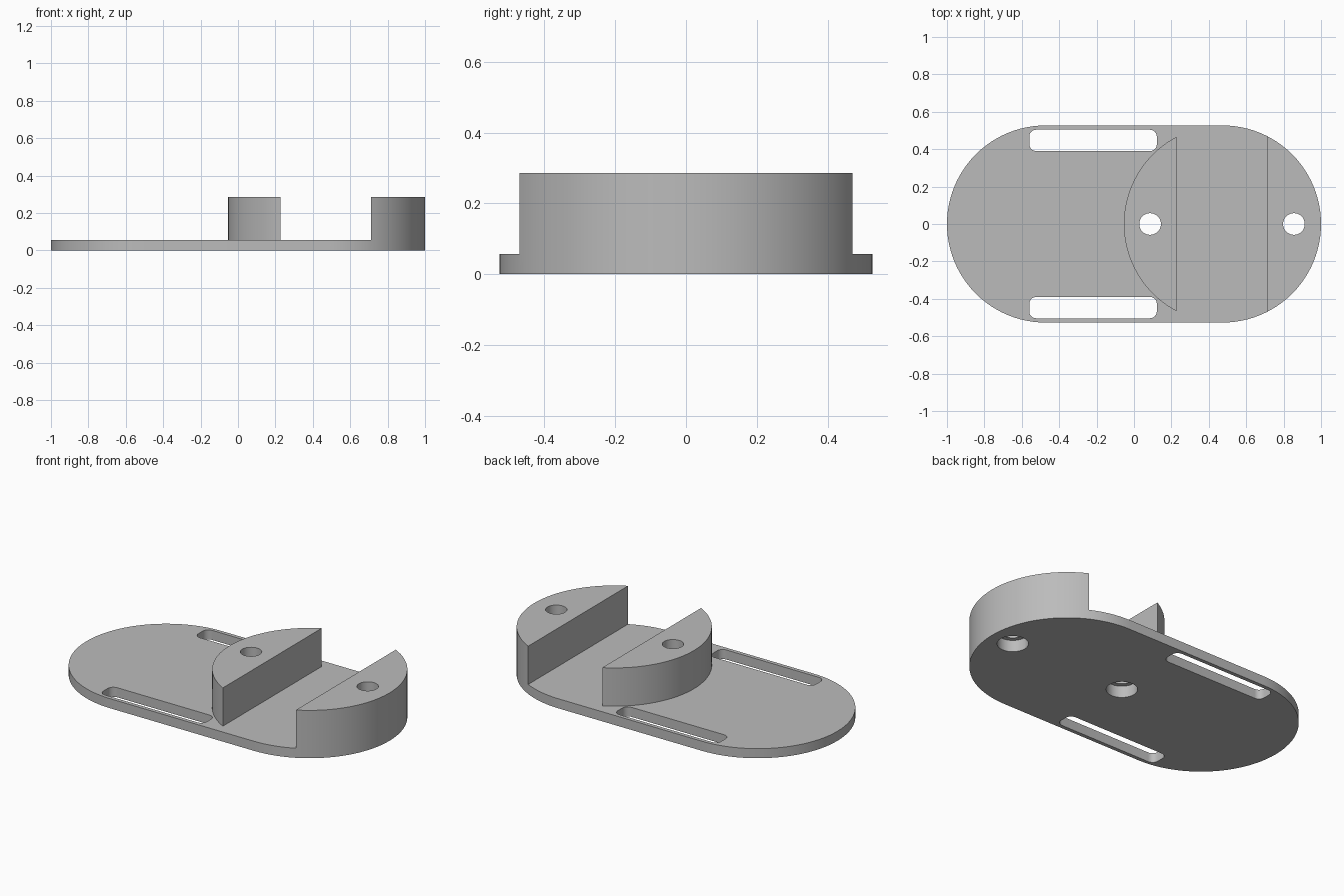
import bpy
import bmesh
from math import cos, sin, pi, radians

cube = bpy.data.objects.get("Cube")
if cube:
    bpy.data.objects.remove(cube, do_unlink=True)

RADIUS = 0.527          # rounded plate ends and raised disc
END_X = 1 - RADIUS      # centre of each rounded end
PLATE_TOP = 0.057
BLOCK_TOP = 0.285
STEPS = 48              # segments per half circle

grey = bpy.data.materials.new("plain grey")
grey.use_nodes = True
colour = (0.5, 0.5, 0.5, 1)
grey.diffuse_color = colour
grey.node_tree.nodes["Principled BSDF"].inputs["Base Color"].default_value = colour


def arc(cx, cy, r, start, sweep, steps):
    return [(cx + r * cos(start + sweep * i / steps),
             cy + r * sin(start + sweep * i / steps)) for i in range(steps + 1)]


def circle(cx, r, steps):
    return arc(cx, 0, r, 0, 2 * pi, steps)[:-1]


def rounded_box(x0, x1, y0, y1, r):
    corners = [(x1 - r, y1 - r), (x0 + r, y1 - r), (x0 + r, y0 + r), (x1 - r, y0 + r)]
    return [p for i, (x, y) in enumerate(corners) for p in arc(x, y, r, i * pi / 2, pi / 2, 8)]


def prism(name, outline, z0, z1):
    """Extrude a flat outline between two heights."""
    bm = bmesh.new()
    base = bm.faces.new([bm.verts.new((x, y, z0)) for x, y in outline])
    top = bmesh.ops.extrude_face_region(bm, geom=[base], use_keep_orig=True)["geom"]
    bmesh.ops.translate(bm, vec=(0, 0, z1 - z0),
                        verts=[g for g in top if isinstance(g, bmesh.types.BMVert)])
    bmesh.ops.recalc_face_normals(bm, faces=bm.faces)
    mesh = bpy.data.meshes.new(name)
    bm.to_mesh(mesh)
    bm.free()
    mesh.materials.append(grey)
    obj = bpy.data.objects.new(name, mesh)
    bpy.context.collection.objects.link(obj)
    return obj


def combine(target, tool, operation):
    """Apply a boolean and remove its tool object."""
    mod = target.modifiers.new("boolean", "BOOLEAN")
    mod.operation = operation
    mod.solver = "EXACT"
    mod.object = tool
    bpy.context.view_layer.objects.active = target
    bpy.ops.object.modifier_apply(modifier=mod.name)
    bpy.data.objects.remove(tool, do_unlink=True)


# Base plate with two rounded ends
plate = prism("mounting_plate",
              arc(END_X, 0, RADIUS, -pi / 2, pi, STEPS)
              + arc(-END_X, 0, RADIUS, pi / 2, pi, STEPS), 0, PLATE_TOP)

# Long strap slots near both straight edges
for y0, y1 in ((0.39, 0.504), (-0.504, -0.39)):
    combine(plate, prism("slot_cutter", rounded_box(-0.56, 0.122, y0, y1, 0.037),
                         -0.1, 0.1), "DIFFERENCE")

# Raised disc, split by a wide channel into two clamp blocks
blocks = prism("clamp_blocks", circle(END_X, RADIUS, 2 * STEPS), 0, BLOCK_TOP)
channel = [(0.226, -1), (0.711, -1), (0.711, 1), (0.226, 1)]
combine(blocks, prism("channel_cutter", channel, PLATE_TOP, 1), "DIFFERENCE")
combine(plate, blocks, "UNION")

# Screw holes, widened from below for the screw heads
for x in (0.086, 0.855):
    combine(plate, prism("hole_cutter", circle(x, 0.058, 32), -0.1, 0.5), "DIFFERENCE")
    combine(plate, prism("recess_cutter", circle(x, 0.085, 32), -0.1, 0.07), "DIFFERENCE")

# Smooth the curved walls, keep the rims sharp
bpy.ops.object.select_all(action="DESELECT")
plate.select_set(True)
bpy.context.view_layer.objects.active = plate
bpy.ops.object.shade_smooth_by_angle(angle=radians(30))
